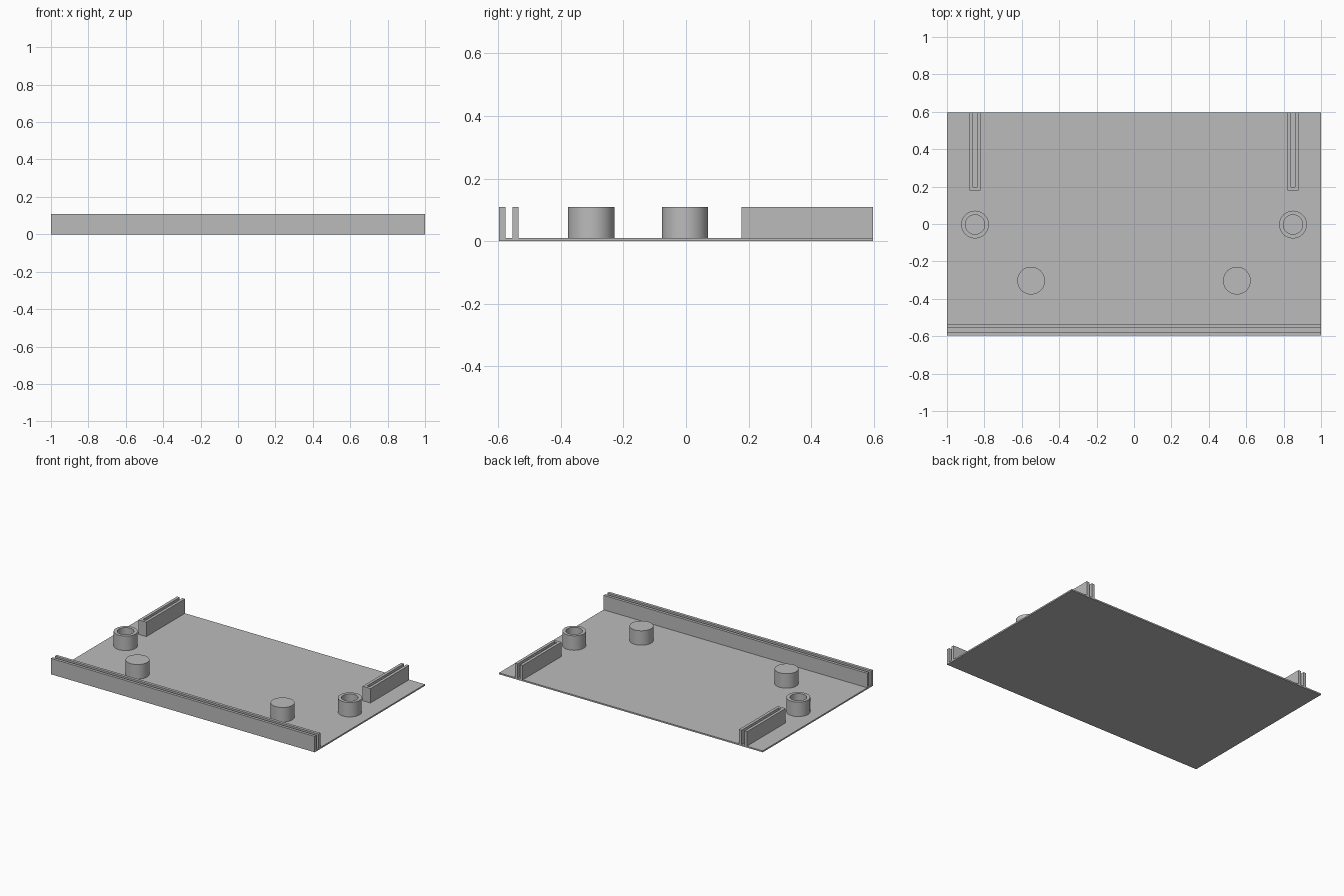
import bpy
import bmesh
from mathutils import Matrix

if "Cube" in bpy.data.objects:
    bpy.data.objects.remove(bpy.data.objects["Cube"])

GREY = (0.5, 0.5, 0.5, 1.0)
grey = bpy.data.materials.new("plain grey")
grey.use_nodes = True
grey.diffuse_color = GREY
grey.node_tree.nodes["Principled BSDF"].inputs["Base Color"].default_value = GREY

HALF_DEPTH = 0.597
FLOOR, TOP = 0.01, 0.109
WALL = 0.02


def finish(name, bm, smooth=False):
    bmesh.ops.recalc_face_normals(bm, faces=bm.faces)
    mesh = bpy.data.meshes.new(name)
    bm.to_mesh(mesh)
    bm.free()
    mesh.materials.append(grey)
    obj = bpy.data.objects.new(name, mesh)
    bpy.context.collection.objects.link(obj)
    if smooth:
        bpy.ops.object.select_all(action="DESELECT")
        obj.select_set(True)
        bpy.context.view_layer.objects.active = obj
        bpy.ops.object.shade_smooth_by_angle()
    return obj


def box(name, low, high):
    bm = bmesh.new()
    bmesh.ops.create_cube(bm, size=1)
    for v in bm.verts:
        v.co = [lo if c < 0 else hi for c, lo, hi in zip(v.co, low, high)]
    return finish(name, bm)


def prism(name, outline, bottom, top):
    """Extrude a flat outline straight up."""
    bm = bmesh.new()
    face = bm.faces.new([bm.verts.new((x, y, bottom)) for x, y in outline])
    made = bmesh.ops.extrude_face_region(bm, geom=[face])["geom"]
    verts = [g for g in made if isinstance(g, bmesh.types.BMVert)]
    bmesh.ops.translate(bm, verts=verts, vec=(0, 0, top - bottom))
    return finish(name, bm)


def post(name, x, y, radius, hole=0):
    """Round post; an inset top pushed down to the floor makes it a tube."""
    bm = bmesh.new()
    height = TOP - FLOOR
    bmesh.ops.create_cone(bm, cap_ends=True, segments=48, radius1=radius,
                          radius2=radius, depth=height,
                          matrix=Matrix.Translation((x, y, FLOOR + height / 2)))
    if hole:
        cap = max(bm.faces, key=lambda f: f.calc_center_median().z)
        bmesh.ops.inset_region(bm, faces=[cap], thickness=radius - hole)
        made = bmesh.ops.extrude_face_region(bm, geom=[cap])["geom"]
        verts = [g for g in made if isinstance(g, bmesh.types.BMVert)]
        bmesh.ops.translate(bm, verts=verts, vec=(0, 0, 0.001 - height))
        if cap.is_valid:
            bmesh.ops.delete(bm, geom=[cap], context="FACES")
    return finish(name, bm, smooth=True)


# Base plate
box("base_plate", (-1, -HALF_DEPTH, 0), (1, HALF_DEPTH, FLOOR))

# Front channel: two parallel full-width walls
for name, y in (("front_outer_wall", -HALF_DEPTH), ("front_inner_wall", -0.555)):
    box(name, (-1, y, FLOOR), (1, y + WALL, TOP))

# Side channels, closed at the front end, and the posts, on both sides
for side, s in (("left", 1), ("right", -1)):
    near, far, start = 0.82, 0.88, 0.178
    outline = [(near, start), (far, start), (far, HALF_DEPTH),
               (far - WALL, HALF_DEPTH), (far - WALL, start + WALL),
               (near + WALL, start + WALL), (near + WALL, HALF_DEPTH),
               (near, HALF_DEPTH)]
    prism(side + "_channel", [(s * x, y) for x, y in outline], FLOOR, TOP)
    post(side + "_ring_post", s * 0.85, -0.003, 0.074, hole=0.052)
    post(side + "_solid_post", s * 0.55, -0.303, 0.074)
